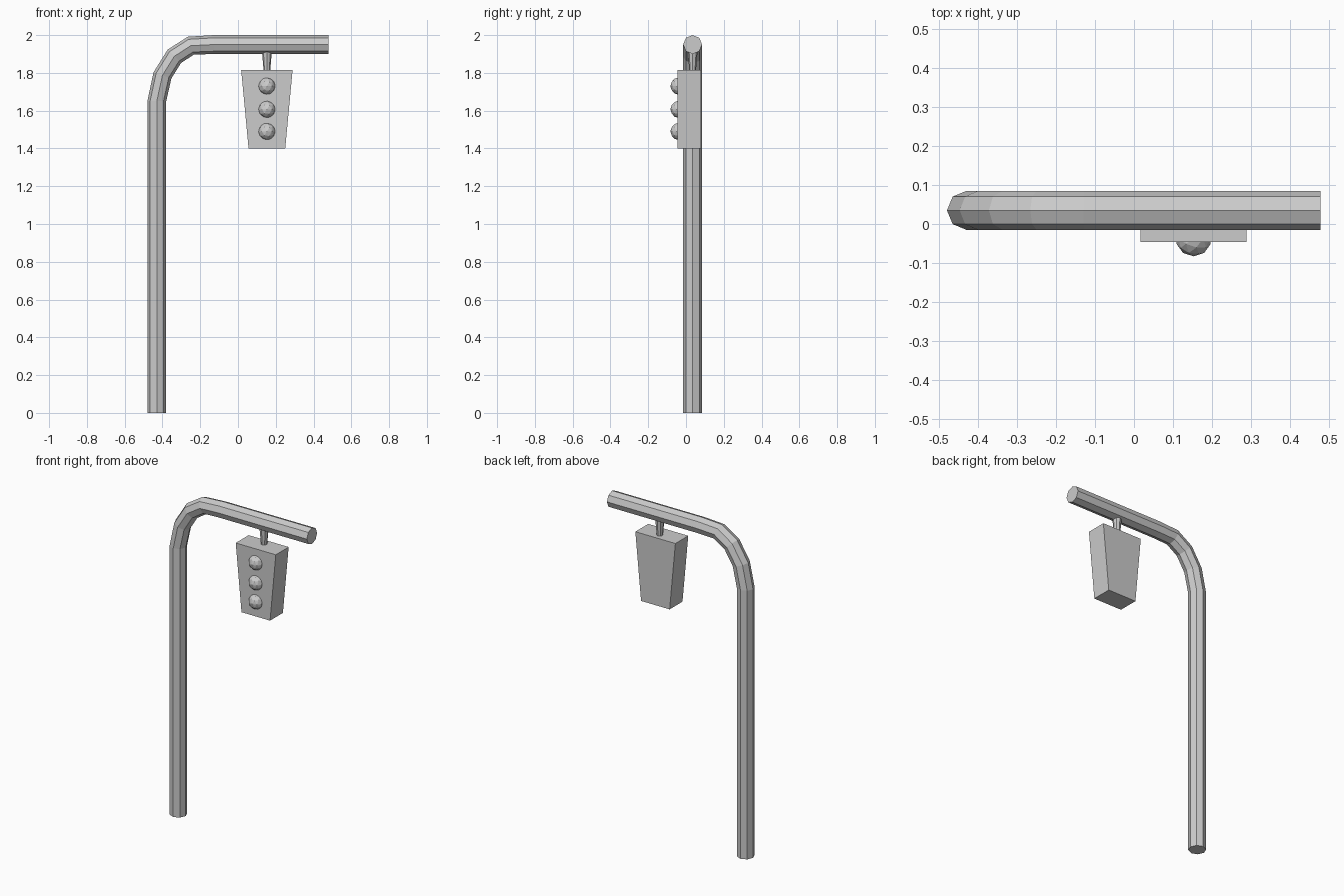
import bpy, bmesh, math
from mathutils import Vector, Matrix

if "Cube" in bpy.data.objects:
    bpy.data.objects.remove(bpy.data.objects["Cube"])

grey = bpy.data.materials.new("plain_grey")
grey.diffuse_color = (0.6, 0.6, 0.6, 1)
grey.use_nodes = True
grey.node_tree.nodes["Principled BSDF"].inputs["Base Color"].default_value = grey.diffuse_color


def finish(name, bm):
    """Turn a bmesh into a flat-shaded grey object."""
    bmesh.ops.recalc_face_normals(bm, faces=bm.faces)
    mesh = bpy.data.meshes.new(name)
    bm.to_mesh(mesh)
    bm.free()
    mesh.materials.append(grey)
    obj = bpy.data.objects.new(name, mesh)
    bpy.context.collection.objects.link(obj)
    return obj


POLE_Y, POLE_R, LAMP_X = 0.035, 0.05, 0.153

# Bent pole: octagonal section swept along (x, z, tilt in degrees)
path = [(-0.43, 0, 0), (-0.43, 1.65, 0), (-0.40, 1.787, 19), (-0.337, 1.888, 45),
        (-0.25, 1.944, 71), (-0.13, 1.95, 90), (0.478, 1.95, 90)]
bm = bmesh.new()
rings = []
for x, z, tilt in path:
    t = math.radians(tilt)
    out = Vector((-math.cos(t), 0, math.sin(t)))
    side = Vector((0, 1, 0))
    rings.append([bm.verts.new(Vector((x, POLE_Y, z)) + POLE_R *
                  (math.cos(i * math.pi / 4) * out + math.sin(i * math.pi / 4) * side))
                  for i in range(8)])
for a, b in zip(rings, rings[1:]):
    for i in range(8):
        j = (i + 1) % 8
        bm.faces.new((a[i], a[j], b[j], b[i]))
bm.faces.new(rings[0])
bm.faces.new(rings[-1])
finish("bent_pole", bm)

# Tapered signal housing
bm = bmesh.new()
bmesh.ops.create_cube(bm, size=1)
for v in bm.verts:
    half = 0.136 if v.co.z > 0 else 0.097
    v.co = (LAMP_X + math.copysign(half, v.co.x),
            0.079 if v.co.y > 0 else -0.046,
            1.815 if v.co.z > 0 else 1.40)
finish("signal_housing", bm)

# Hanger between arm and housing
bm = bmesh.new()
bmesh.ops.create_cone(bm, cap_ends=True, segments=8, radius1=0.017, radius2=0.027,
                      depth=0.12, matrix=Matrix.Translation((LAMP_X, POLE_Y, 1.865)))
finish("hanger", bm)

# Three round lamps
for name, z in (("top_lamp", 1.73), ("middle_lamp", 1.607), ("bottom_lamp", 1.49)):
    bm = bmesh.new()
    bmesh.ops.create_icosphere(bm, subdivisions=2, radius=0.046,
                               matrix=Matrix.Translation((LAMP_X, -0.037, z)))
    finish(name, bm)
